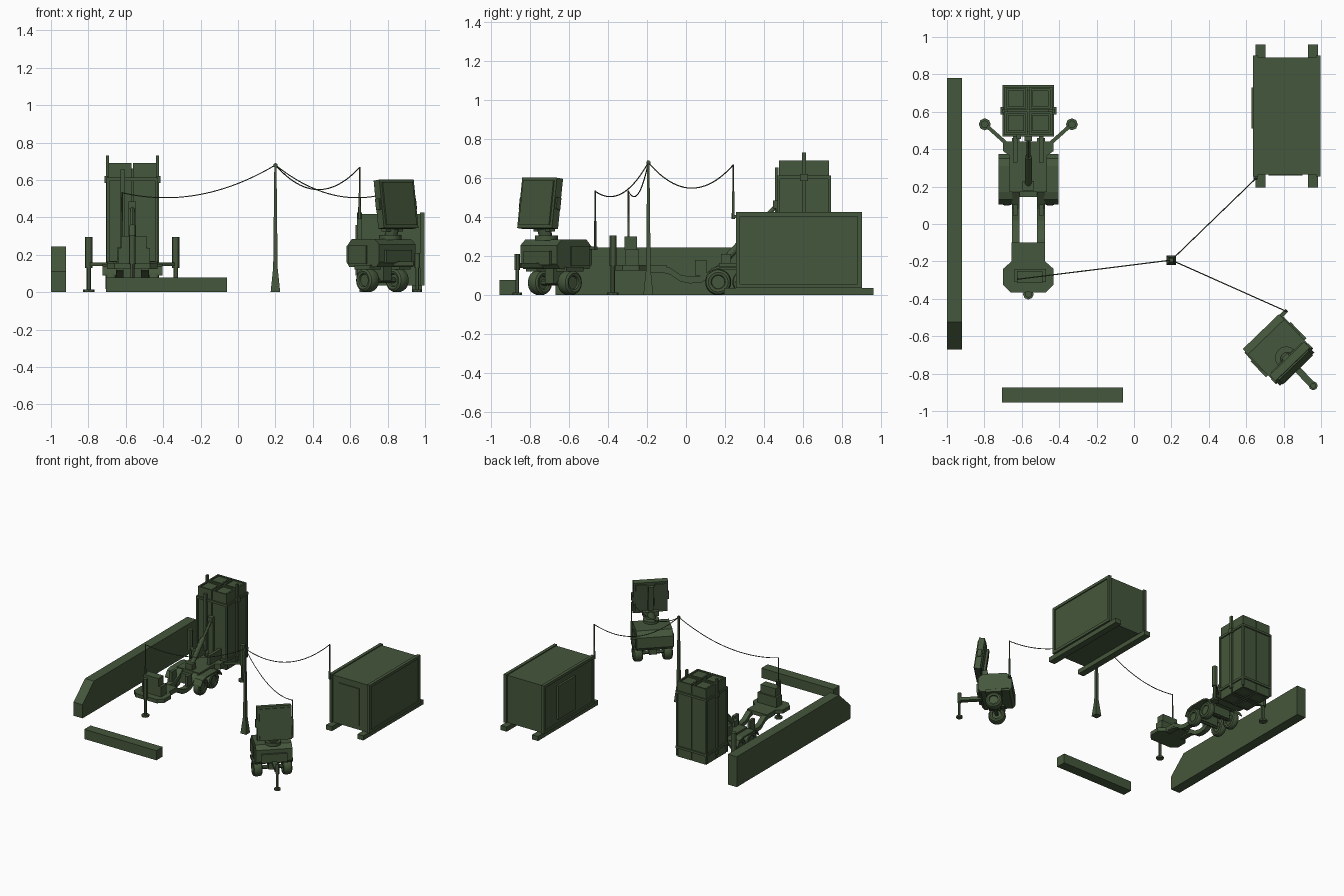
import bpy, bmesh, math
from mathutils import Vector, Matrix

if "Cube" in bpy.data.objects:
    bpy.data.objects.remove(bpy.data.objects["Cube"])

green = bpy.data.materials.new("olive_green")
green.diffuse_color = (0.06, 0.095, 0.045, 1)
green.use_nodes = True
green.node_tree.nodes["Principled BSDF"].inputs["Base Color"].default_value = green.diffuse_color
M = Matrix.Identity(4)   # placement of the unit being built


def finish(name, bm, smooth=False):
    bmesh.ops.recalc_face_normals(bm, faces=bm.faces)
    bm.transform(M)
    me = bpy.data.meshes.new(name)
    bm.to_mesh(me)
    bm.free()
    me.materials.append(green)
    ob = bpy.data.objects.new(name, me)
    bpy.context.collection.objects.link(ob)
    if smooth:
        bpy.ops.object.select_all(action='DESELECT')
        ob.select_set(True)
        bpy.context.view_layer.objects.active = ob
        bpy.ops.object.shade_smooth_by_angle()
    return ob


def prism(name, pts, a, b, axis='z', local=None):
    """Extrude a polygon from a to b; axis x takes (y,z), y takes (x,z), z takes (x,y)."""
    put = {'x': lambda p, h: (h, p[0], p[1]), 'y': lambda p, h: (p[0], h, p[1]),
           'z': lambda p, h: (p[0], p[1], h)}[axis]
    bm = bmesh.new()
    lo = [bm.verts.new(put(p, a)) for p in pts]
    hi = [bm.verts.new(put(p, b)) for p in pts]
    bm.faces.new(lo)
    bm.faces.new(hi)
    for i in range(len(pts)):
        j = (i + 1) % len(pts)
        bm.faces.new((lo[i], lo[j], hi[j], hi[i]))
    if local:
        bm.transform(local)
    return finish(name, bm)


def box(name, x0, x1, y0, y1, z0, z1, local=None):
    return prism(name, [(x0, y0), (x1, y0), (x1, y1), (x0, y1)], z0, z1, 'z', local)


def rod(name, p, q, r, r2=None, n=12):
    p, q = Vector(p), Vector(q)
    bm = bmesh.new()
    bmesh.ops.create_cone(bm, cap_ends=True, segments=n, radius1=r,
                          radius2=r if r2 is None else r2, depth=(q - p).length)
    rot = (q - p).to_track_quat('Z', 'Y').to_matrix().to_4x4()
    if n == 4:
        rot = rot @ Matrix.Rotation(math.pi / 4, 4, 'Z')
    bm.transform(Matrix.Translation((p + q) / 2) @ rot)
    return finish(name, bm, n > 8)


def wheel(name, x, y, z, r, w):
    """Lathe a rounded tyre with a recessed hub about the x axis."""
    prof = [(-.3, 0), (-.3, .5), (-.45, .55), (-.5, .75), (-.4, .92), (-.2, 1)]
    prof += [(-a, b) for a, b in reversed(prof)]
    bm = bmesh.new()
    vs = [bm.verts.new((a * w, 0, b * r)) for a, b in prof]
    es = [bm.edges.new(e) for e in zip(vs, vs[1:])]
    bmesh.ops.spin(bm, geom=vs + es, cent=(0, 0, 0), axis=(1, 0, 0),
                   angle=2 * math.pi, steps=28)
    bmesh.ops.remove_doubles(bm, verts=bm.verts, dist=1e-5)
    bm.transform(Matrix.Translation((x, y, z)))
    finish(name, bm, True)


def jack(name, x, y, top, mid, r=.02):
    rod(name + "_pad", (x, y, 0), (x, y, .014), r * 1.6, n=8)
    rod(name + "_leg", (x, y, .01), (x, y, mid + .02), r * .6)
    rod(name + "_housing", (x, y, mid), (x, y, top), r)


def cable(name, a, b, sag):
    a, b = Vector(a), Vector(b)
    cu = bpy.data.curves.new(name, 'CURVE')
    cu.dimensions = '3D'
    cu.bevel_depth = .003
    cu.bevel_resolution = 1
    cu.materials.append(green)
    sp = cu.splines.new('POLY')
    sp.points.add(24)
    for i, pt in enumerate(sp.points):
        t = i / 24
        p = a.lerp(b, t) - Vector((0, 0, 4 * sag * t * (1 - t)))
        pt.co = (*p, 1)
    bpy.context.collection.objects.link(bpy.data.objects.new(name, cu))


# Blast walls
prism("long_wall", [(-.67, 0), (.78, 0), (.78, .245), (-.525, .245), (-.67, .11)], -1, -.92, 'x')
box("short_wall", -.705, -.06, -.955, -.875, 0, .078)

# Equipment shelter on skids
box("shelter_body", .645, .99, .265, .89, .036, .418)
for x in (.637, .973):
    for y in (.255, .88):
        box("shelter_corner_post", x, x + .025, y, y + .022, .036, .425)
    for z in (.036, .403):
        box("shelter_rail", x, x + .025, .255, .902, z, z + .022)
for x in (.65, .93):
    box("shelter_skid", x, x + .053, .195, .96, 0, .037)
box("shelter_side_door", .629, .65, .51, .73, .09, .36)
box("shelter_front_door", .72, .9, .258, .27, .07, .37)
rod("shelter_antenna_base", (.65, .242, .39), (.65, .242, .53), .008, .006)
rod("shelter_antenna", (.65, .242, .52), (.65, .242, .67), .004)
box("antenna_bracket", .64, .66, .238, .27, .395, .41)

# Central pole and cables
rod("pole_foot", (.2, -.193, 0), (.2, -.193, .125), .036, .018, 4)
rod("pole_shaft", (.2, -.193, .12), (.2, -.193, .69), .017, .008, 4)
rod("pole_collar", (.2, -.193, .668), (.2, -.193, .685), .014, n=4)
top = (.2, -.193, .68)
cable("shelter_cable", top, (.65, .242, .667), .125)
cable("launcher_cable", top, (-.62, -.295, .532), .085)
cable("radar_cable", top, (.81, -.465, .532), .085)

# Launcher trailer, built around x = 0 of its own axis
M = Matrix.Translation((-.565, 0, 0))
prism("front_deck", [(-.09, -.1), (-.09, -.2), (-.135, -.24), (-.135, -.325), (-.095, -.365),
                     (.095, -.365), (.135, -.325), (.135, -.24), (.09, -.2), (.09, -.1)], .125, .155)
path = [(-.2, .15), (-.12, .15), (-.08, .14), (-.03, .105), (.02, .095), (.08, .1),
        (.13, .13), (.18, .165), (.46, .165)]
rail = path + [(y, z - .035) for y, z in reversed(path)]
for s in (-1, 1):
    x0, x1 = sorted((s * .047, s * .088))
    prism("chassis_rail", rail, x0, x1, 'x')
    # tandem wheels under an arched fender
    for y in (.165, .305):
        wheel("trailer_wheel", s * .115, y, .067, .067, .055)
    fender = [(.105, .10), (.13, .137), (.17, .15), (.31, .15), (.35, .137), (.375, .10)]
    fx0, fx1 = sorted((s * .085, s * .16))
    prism("fender", fender + [(y, z - .012) for y, z in reversed(fender)], fx0, fx1, 'x')
    # outrigger
    rod("outrigger_arm", (s * .1, .415, .15), (s * .232, .533, .15), .014, n=4)
    jack("outrigger", s * .233, .533, .295, .13)
    # hinge lugs and uprights
    box("deck_lug", s * .07 - .012, s * .07 + .012, .045, .105, .1, .18)
    box("cradle_arm", s * .07 - .012, s * .07 + .012, .33, .48, .16, .24)
box("rear_deck", -.1, .1, .17, .37, .13, .165)
prism("rear_crossbeam", [(-.1, .365), (.1, .365), (.135, .39), (.135, .44), (-.135, .44), (-.135, .39)],
      .12, .165)
for y in (.165, .305):
    rod("trailer_axle", (-.12, y, .067), (.12, y, .067), .014)
    box("axle_mount", -.085, .085, y - .02, y + .02, .06, .14)
box("power_box", -.075, .095, -.31, -.24, .15, .235)
box("power_box_top", -.06, .075, -.315, -.25, .235, .3)
rod("launcher_antenna", (-.055, -.295, .29), (-.055, -.295, .535), .006, .004)
jack("nose", 0, -.375, .305, .15, .018)
rod("lift_cylinder", (0, .2, .18), (0, .36, .35), .019)
rod("lift_piston", (0, .34, .33), (0, .475, .47), .011)
box("lift_lug", -.02, .02, .445, .48, .445, .485)
box("lift_base", -.03, .03, .18, .23, .16, .21)

# Upright pod of four canisters
for sx in (-1, 1):
    for sy in (-1, 1):
        cx, cy = sx * .066, .605 + sy * .066
        box("canister", cx - .062, cx + .062, cy - .062, cy + .062, .09, .675)
        for z0, z1 in ((.08, .09), (.675, .685)):
            box("canister_lid", cx - .043, cx + .043, cy - .043, cy + .043, z0, z1)
            for e in (-1, 1):
                a, b = sorted((e * .05, e * .062))
                box("canister_rim", cx + a, cx + b, cy - .062, cy + .062, z0, z1 + .005)
                box("canister_rim", cx - .05, cx + .05, cy + a, cy + b, z0, z1 + .005)
        px, py = sx * .13, .605 + sy * .13
        box("pod_corner", px - .007, px + .007, py - .007, py + .007, .09, .6)
box("pod_core", -.11, .11, .495, .715, .1, .66)
for z in (.15, .595):
    box("pod_band", -.138, .138, .467, .743, z, z + .018)
for s in (-1, 1):
    box("side_guide", s * .134 - .008, s * .134 + .008, .594, .616, .12, .73)
    box("band_lug", s * .14 - .01, s * .14 + .01, .585, .625, .585, .622)
box("front_strip", -.062, -.04, .455, .475, .2, .655)
box("front_spine", -.02, .02, .46, .48, .14, .46)

# Radar trailer, turned so its tongue faces the front right corner
M = Matrix.Translation((.765, -.665, 0)) @ Matrix.Rotation(math.radians(44), 4, 'Z')
prism("radar_body", [(-.125, .16), (-.105, .135), (.105, .135), (.125, .16), (.125, .245),
                     (.085, .285), (-.09, .285), (-.125, .255)], -.135, .135, 'x')
box("side_locker", -.142, .142, -.03, .105, .15, .25)
box("front_locker", -.095, .095, -.14, -.11, .155, .225)
for s in (-1, 1):
    wheel("radar_wheel", s * .11, -.01, .064, .064, .07)
    box("wheel_arch", s * .11 - .04, s * .11 + .04, -.07, .05, .122, .145)
rod("radar_axle", (-.11, -.01, .064), (.11, -.01, .064), .014)
box("axle_beam", -.03, .03, -.05, .03, .06, .14)
box("tongue", -.018, .018, -.27, -.1, .14, .165)
jack("tongue_jack", 0, -.278, .21, .13, .015)
rod("turntable", (0, -.07, .28), (0, -.07, .305), .06, n=20)
rod("pedestal", (0, -.075, .3), (0, -.09, .345), .035)
box("pedestal_yoke", -.06, .06, -.105, -.065, .325, .36)
rod("radar_antenna_base", (.172, .112, .23), (.172, .112, .38), .007)
rod("radar_antenna", (.172, .112, .37), (.172, .112, .535), .004)
box("antenna_bracket", .125, .18, .1, .12, .235, .25)

# Tilted array panel
T = Matrix.Translation((0, -.115, .47)) @ Matrix.Rotation(math.radians(-8), 4, 'X')
box("array_panel", -.128, .128, -.022, .022, -.13, .13, T)
box("array_face", -.112, .112, -.03, -.02, -.115, .115, T)
box("array_spine", -.02, .02, .02, .045, -.13, .1, T)
for s in (-1, 1):
    box("array_back_panel", s * .07 - .042, s * .07 + .042, .02, .03, -.115, .115, T)
    box("array_side_clip", s * .13 - .008, s * .13 + .008, -.015, .015, -.03, .03, T)
